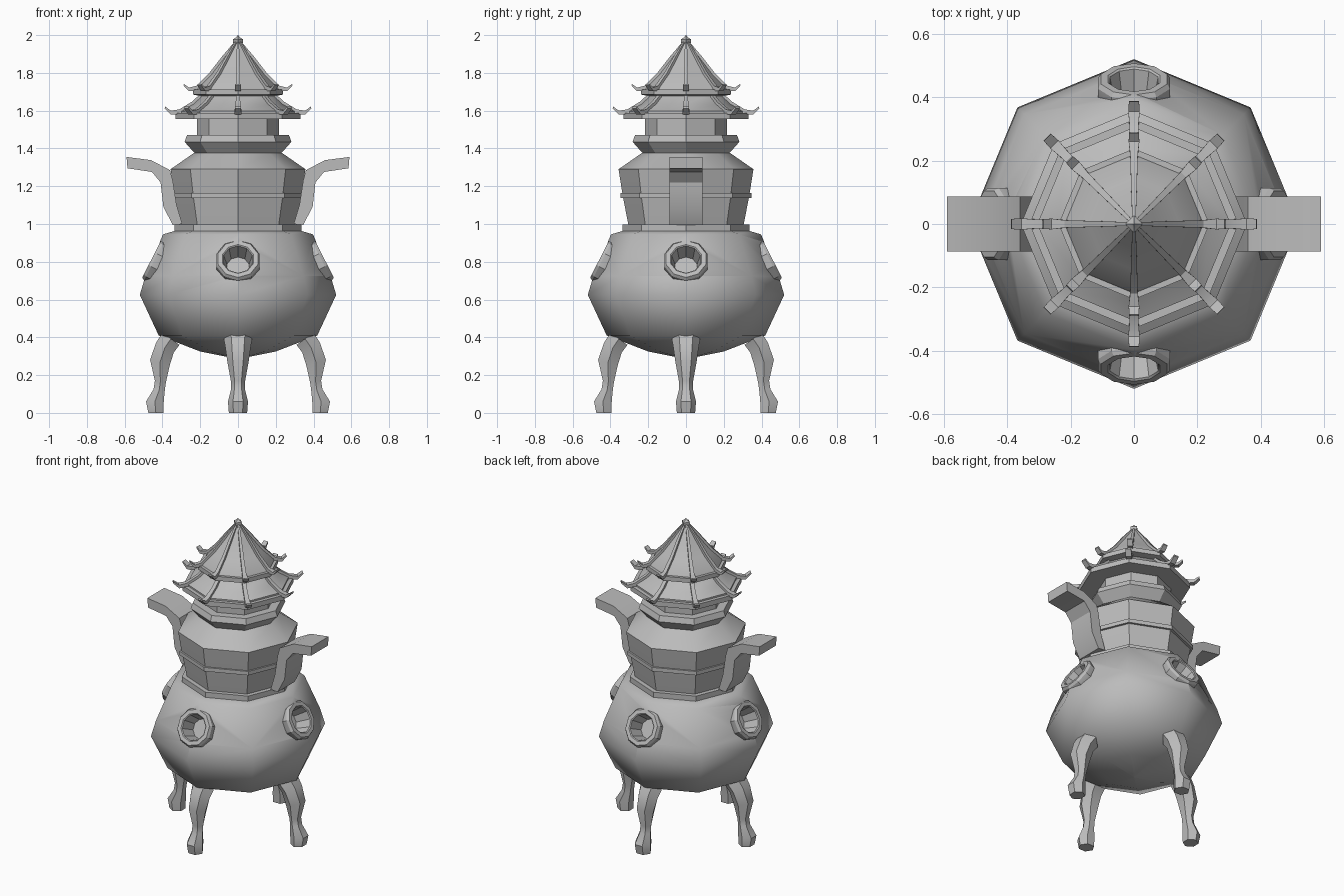
import bpy
import bmesh
from math import cos, sin, pi, radians
from mathutils import Matrix, Vector

if "Cube" in bpy.data.objects:
    bpy.data.objects.remove(bpy.data.objects["Cube"])

GREY = (0.5, 0.5, 0.5, 1)
metal = bpy.data.materials.new("grey metal")
metal.use_nodes = True
metal.diffuse_color = GREY
metal.node_tree.nodes["Principled BSDF"].inputs["Base Color"].default_value = GREY


def finish(name, bm, angle=30, matrix=Matrix()):
    bmesh.ops.remove_doubles(bm, verts=bm.verts, dist=0.0001)
    bmesh.ops.recalc_face_normals(bm, faces=bm.faces)
    bm.transform(matrix)
    mesh = bpy.data.meshes.new(name)
    bm.to_mesh(mesh)
    bm.free()
    mesh.materials.append(metal)
    obj = bpy.data.objects.new(name, mesh)
    bpy.context.collection.objects.link(obj)
    smooth(obj, angle)
    return obj


def smooth(obj, angle):
    bpy.ops.object.select_all(action="DESELECT")
    obj.select_set(True)
    bpy.context.view_layer.objects.active = obj
    bpy.ops.object.shade_smooth_by_angle(angle=radians(angle))


def skin(bm, rings):
    """Join rings of points with quads and cap both ends."""
    loops = [[bm.verts.new(p) for p in ring] for ring in rings]
    n = len(loops[0])
    for a, b in zip(loops, loops[1:]):
        for i in range(n):
            j = (i + 1) % n
            bm.faces.new((a[i], a[j], b[j], b[i]))
    bm.faces.new(loops[0])
    bm.faces.new(loops[-1])


def lathe(name, profile, sides=8, angle=30, matrix=Matrix()):
    """Turn (radius, height) points around z."""
    bm = bmesh.new()
    turns = [2 * pi * i / sides for i in range(sides)]
    skin(bm, [[(max(r, 0.001) * cos(t), max(r, 0.001) * sin(t), z) for t in turns]
              for r, z in profile])
    return finish(name, bm, angle, matrix)


def loft(name, sections, turn, sides=4, angle=30):
    """Sweep sections (outer r, z, inner r, z, half width), turned around z."""
    bm = bmesh.new()
    rings = []
    grow = 1 / cos(pi / sides)
    for ro, zo, ri, zi, w in sections:
        outer, inner = Vector((ro, 0, zo)), Vector((ri, 0, zi))
        mid, half = (outer + inner) / 2, (outer - inner) / 2
        ring = []
        for i in range(sides):
            t = 2 * pi * (i + 0.5) / sides
            ring.append(mid + half * cos(t) * grow + Vector((0, w * sin(t) * grow, 0)))
        rings.append(ring)
    skin(bm, rings)
    return finish(name, bm, angle, Matrix.Rotation(turn, 4, "Z"))


# Round belly of the vessel
belly = lathe("belly", [(0, 0.285), (0.2, 0.325), (0.42, 0.41), (0.52, 0.625),
                        (0.49, 0.725), (0.397, 0.945), (0.33, 0.965), (0, 0.965)],
              angle=60)

# Four tilted round ports let into the belly
PORT = [(0, -0.1), (0.062, -0.1), (0.08, -0.005), (0.086, 0), (0.11, 0),
        (0.12, -0.015), (0.12, -0.06), (0.09, -0.12), (0, -0.12)]
for k, side in enumerate(("left", "back", "right", "front")):
    place = (Matrix.Rotation(k * pi / 2, 4, "Z") @ Matrix.Translation((0.457, 0, 0.815))
             @ Matrix.Rotation(radians(63), 4, "Y"))
    lathe(side + "_port", PORT, 10, 30, place)
    cutter = lathe("port_cutter", [(0.098, -0.11), (0.098, 0.2)], 10, 30, place)
    cutter.hide_render = True
    cut = belly.modifiers.new("port hole", "BOOLEAN")
    cut.object = cutter
    cut.operation = "DIFFERENCE"
    cut.solver = "EXACT"
    bpy.context.view_layer.objects.active = belly
    bpy.ops.object.modifier_apply(modifier=cut.name)
    bpy.data.objects.remove(cutter)
smooth(belly, 60)

# Curved legs with flared feet
LEG = [(0.40, 0.425, 0.31, 0.36, 0.065), (0.435, 0.37, 0.34, 0.32, 0.058),
       (0.465, 0.28, 0.362, 0.25, 0.048), (0.44, 0.17, 0.382, 0.16, 0.032),
       (0.447, 0.125, 0.388, 0.115, 0.033), (0.487, 0.06, 0.393, 0.06, 0.046),
       (0.475, 0, 0.395, 0, 0.042)]
for k, side in enumerate(("left", "back", "right", "front")):
    loft(side + "_leg", LEG, k * pi / 2, 6, 40)

# Stacked upper vessel
lathe("neck_ring", [(0.335, 0.96), (0.335, 0.997), (0, 0.997)])
lathe("upper_bowl", [(0, 0.99), (0.305, 0.995), (0.335, 1.15),
                     (0.357, 1.29), (0.235, 1.375), (0, 1.375)])
lathe("bowl_band", [(0.32, 1.138), (0.348, 1.138), (0.348, 1.163), (0.32, 1.163)])
lathe("collar", [(0.225, 1.37), (0.283, 1.435), (0.27, 1.47), (0, 1.47)])

# Side handles that bend outward
HANDLE = [(0.345, 0.995, 0.295, 1.0, 0.087), (0.395, 1.09, 0.325, 1.1, 0.087),
          (0.41, 1.22, 0.345, 1.23, 0.087), (0.455, 1.275, 0.36, 1.285, 0.087),
          (0.472, 1.278, 0.46, 1.338, 0.087), (0.585, 1.295, 0.59, 1.355, 0.087)]
for side, turn in (("left", 0), ("right", pi)):
    loft(side + "_handle", HANDLE, turn)

# Tower room and two tiled roofs on slabs
lathe("tower_room", [(0.217, 1.46), (0.217, 1.57)])
lathe("lower_slab", [(0.33, 1.555), (0.33, 1.587)])
lathe("lower_roof", [(0.305, 1.585), (0.305, 1.597), (0.24, 1.635), (0.18, 1.69)])
lathe("upper_slab", [(0.18, 1.675), (0.238, 1.685), (0.238, 1.713)])
lathe("upper_roof", [(0.22, 1.71), (0.215, 1.722), (0.145, 1.79),
                     (0.075, 1.88), (0.012, 1.965)])
lathe("finial", [(0.012, 1.94), (0.027, 1.962), (0.027, 1.978), (0.01, 1.988), (0, 2)], 4)

# Roof ridges with upturned tips
LOWER_RIDGE = [(0.18, 1.705, 0.18, 1.66, 0.011), (0.245, 1.647, 0.235, 1.61, 0.012),
               (0.31, 1.607, 0.30, 1.58, 0.014), (0.355, 1.6, 0.355, 1.58, 0.018),
               (0.386, 1.622, 0.388, 1.612, 0.016)]
UPPER_RIDGE = [(0.012, 1.972, 0.008, 1.95, 0.005), (0.082, 1.89, 0.07, 1.86, 0.008),
               (0.152, 1.8, 0.14, 1.775, 0.01), (0.22, 1.732, 0.21, 1.705, 0.012),
               (0.26, 1.722, 0.262, 1.705, 0.017), (0.286, 1.742, 0.289, 1.734, 0.015)]
for k in range(8):
    loft("lower_ridge", LOWER_RIDGE, k * pi / 4)
    loft("upper_ridge", UPPER_RIDGE, k * pi / 4)
